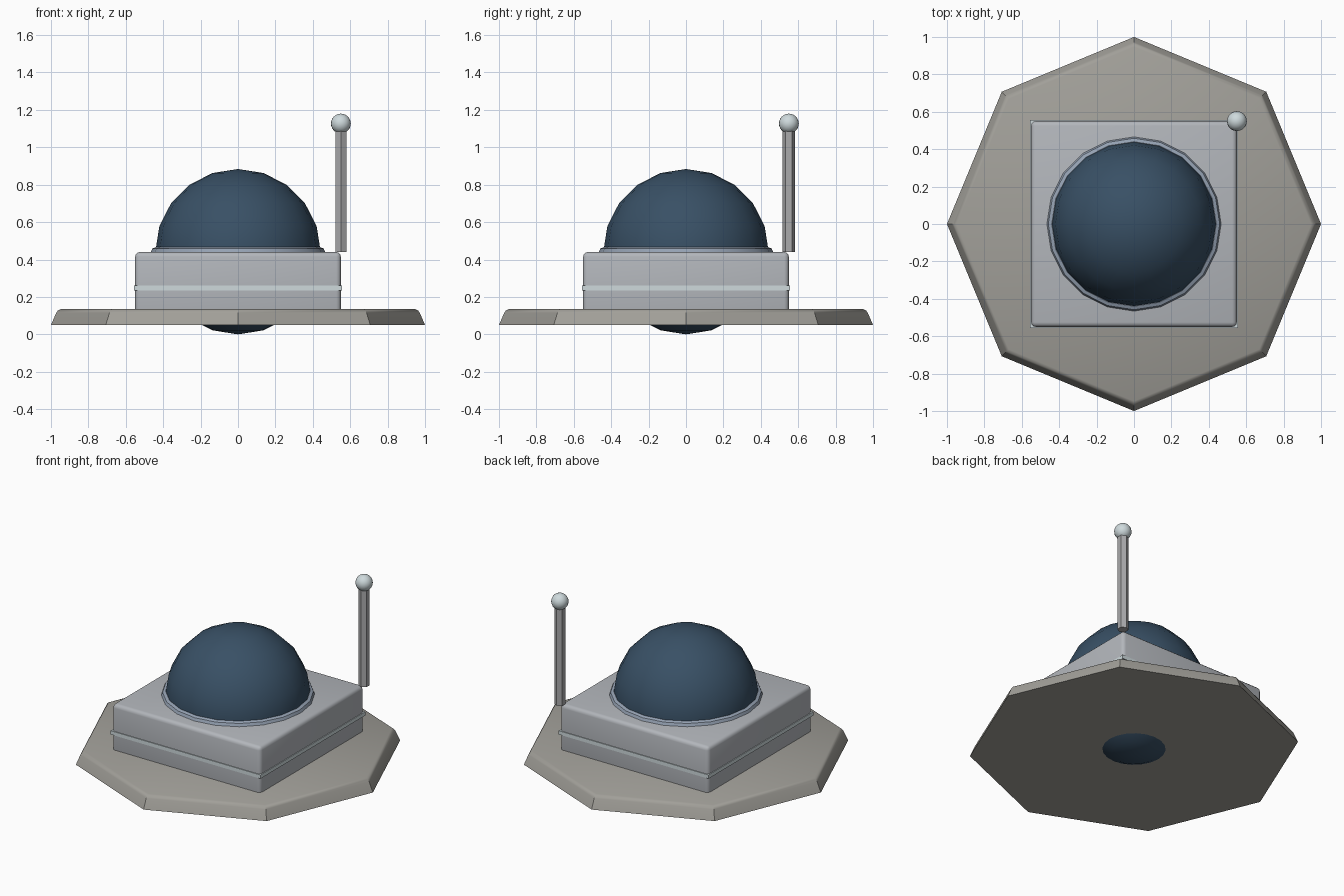
import bpy, bmesh
from math import cos, sin, pi, radians

if "Cube" in bpy.data.objects:
    bpy.data.objects.remove(bpy.data.objects["Cube"])


def finish(name, color=None, bevel=0, segments=3):
    """Name the active object, colour it, bevel it and smooth it."""
    ob = bpy.context.object
    ob.name = name
    if bevel:
        bpy.ops.object.transform_apply(location=False, rotation=False, scale=True)
        mod = ob.modifiers.new("bevel", "BEVEL")
        mod.width, mod.segments = bevel, segments
        bpy.ops.object.modifier_apply(modifier=mod.name)
    bpy.ops.object.shade_smooth_by_angle(angle=radians(35))
    if color:
        mat = bpy.data.materials.new(name + "_paint")
        mat.diffuse_color = (*color, 1)
        mat.use_nodes = True
        mat.node_tree.nodes["Principled BSDF"].inputs["Base Color"].default_value = mat.diffuse_color
        ob.data.materials.append(mat)
    return ob


def box(name, half, z0, z1, **kw):
    bpy.ops.mesh.primitive_cube_add(size=1, location=(0, 0, (z0 + z1) / 2))
    bpy.context.object.scale = (2 * half, 2 * half, z1 - z0)
    return finish(name, **kw)


# octagonal ground plate with sloped, softened rim
bm = bmesh.new()
rings = []
for r, z in [(1, 0.05), (0.972, 0.115), (0.963, 0.128), (0.947, 0.135)]:
    rings.append([bm.verts.new((r * cos(k * pi / 4), r * sin(k * pi / 4), z))
                  for k in range(8)])
for a, b in zip(rings, rings[1:]):
    for k in range(8):
        j = (k + 1) % 8
        bm.faces.new((a[k], a[j], b[j], b[k]))
bm.faces.new(rings[0][::-1])
bm.faces.new(rings[-1])
mesh = bpy.data.meshes.new("base_plate")
bm.to_mesh(mesh)
bm.free()
plate = bpy.data.objects.new("base_plate", mesh)
bpy.context.collection.objects.link(plate)
bpy.ops.object.select_all(action="DESELECT")
plate.select_set(True)
bpy.context.view_layer.objects.active = plate
finish("base_plate", (0.36, 0.35, 0.32))

# square body and its trim band
box("body", 0.55, 0.06, 0.44, color=(0.45, 0.47, 0.50), bevel=0.025)
box("trim_band", 0.555, 0.235, 0.26, color=(0.62, 0.70, 0.72))

# dome (a full sphere reaching through the plate) and its collar
bpy.ops.mesh.primitive_uv_sphere_add(segments=20, ring_count=10, radius=0.442,
                                     location=(0, 0, 0.442))
finish("dome", (0.04, 0.08, 0.13))
bpy.ops.mesh.primitive_torus_add(major_segments=20, minor_segments=8,
                                 major_radius=0.44, minor_radius=0.026,
                                 location=(0, 0, 0.44))
finish("dome_collar", (0.30, 0.36, 0.45))

# antenna on the back right corner
bpy.ops.mesh.primitive_cylinder_add(vertices=6, radius=0.034, depth=0.67,
                                    location=(0.55, 0.55, 0.775))
finish("antenna_mast", (0.40, 0.40, 0.41))
bpy.ops.mesh.primitive_uv_sphere_add(segments=20, ring_count=12, radius=0.053,
                                     location=(0.55, 0.55, 1.127))
finish("antenna_tip", (0.62, 0.70, 0.72))
